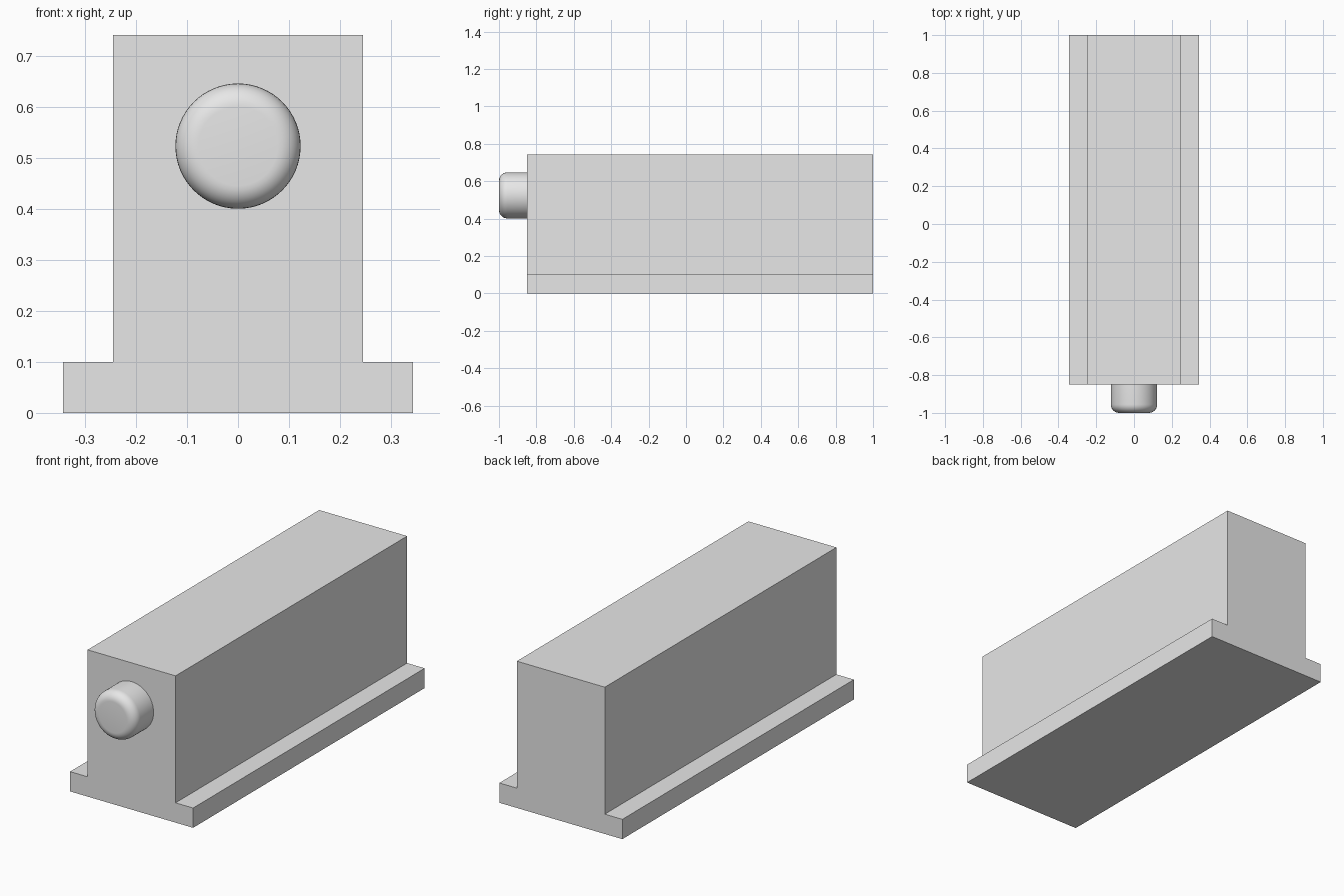
import bpy
import bmesh
import math
from mathutils import Matrix

cube = bpy.data.objects.get("Cube")
if cube:
    bpy.data.objects.remove(cube, do_unlink=True)

FRONT, BACK = -0.85, 1.0
BODY_W, BASE_W = 0.246, 0.344
BODY_TOP, BASE_TOP = 0.742, 0.1

grey = bpy.data.materials.new("light grey")
grey.use_nodes = True
color = (0.8, 0.8, 0.8, 1.0)
grey.diffuse_color = color
grey.node_tree.nodes["Principled BSDF"].inputs["Base Color"].default_value = color


def make_object(name, bm):
    bmesh.ops.recalc_face_normals(bm, faces=bm.faces)
    mesh = bpy.data.meshes.new(name)
    bm.to_mesh(mesh)
    bm.free()
    mesh.materials.append(grey)
    obj = bpy.data.objects.new(name, mesh)
    bpy.context.collection.objects.link(obj)
    return obj


# Housing: stepped profile with base flanges, extruded front to back
half = [(BASE_W, 0), (BASE_W, BASE_TOP), (BODY_W, BASE_TOP), (BODY_W, BODY_TOP)]
profile = half + [(-x, z) for x, z in reversed(half)]
bm = bmesh.new()
face = bm.faces.new([bm.verts.new((x, FRONT, z)) for x, z in profile])
grown = bmesh.ops.extrude_face_region(bm, geom=[face], use_keep_orig=True)
verts = [v for v in grown["geom"] if isinstance(v, bmesh.types.BMVert)]
bmesh.ops.translate(bm, verts=verts, vec=(0, BACK - FRONT, 0))
make_object("housing", bm)

# Push button: cylinder with a rounded outer rim
bm = bmesh.new()
bmesh.ops.create_cone(bm, cap_ends=True, segments=64, radius1=0.123, radius2=0.123,
                      depth=0.15, matrix=Matrix.Rotation(math.pi / 2, 4, "X"))
rim = [e for e in bm.edges if all(v.co.y < 0 for v in e.verts)]
bmesh.ops.bevel(bm, geom=rim, offset=0.045, segments=8, profile=0.5, affect="EDGES")
button = make_object("push_button", bm)
button.location = (0, -0.925, 0.524)
bpy.ops.object.select_all(action="DESELECT")
button.select_set(True)
bpy.context.view_layer.objects.active = button
bpy.ops.object.shade_smooth_by_angle(angle=math.radians(30))
